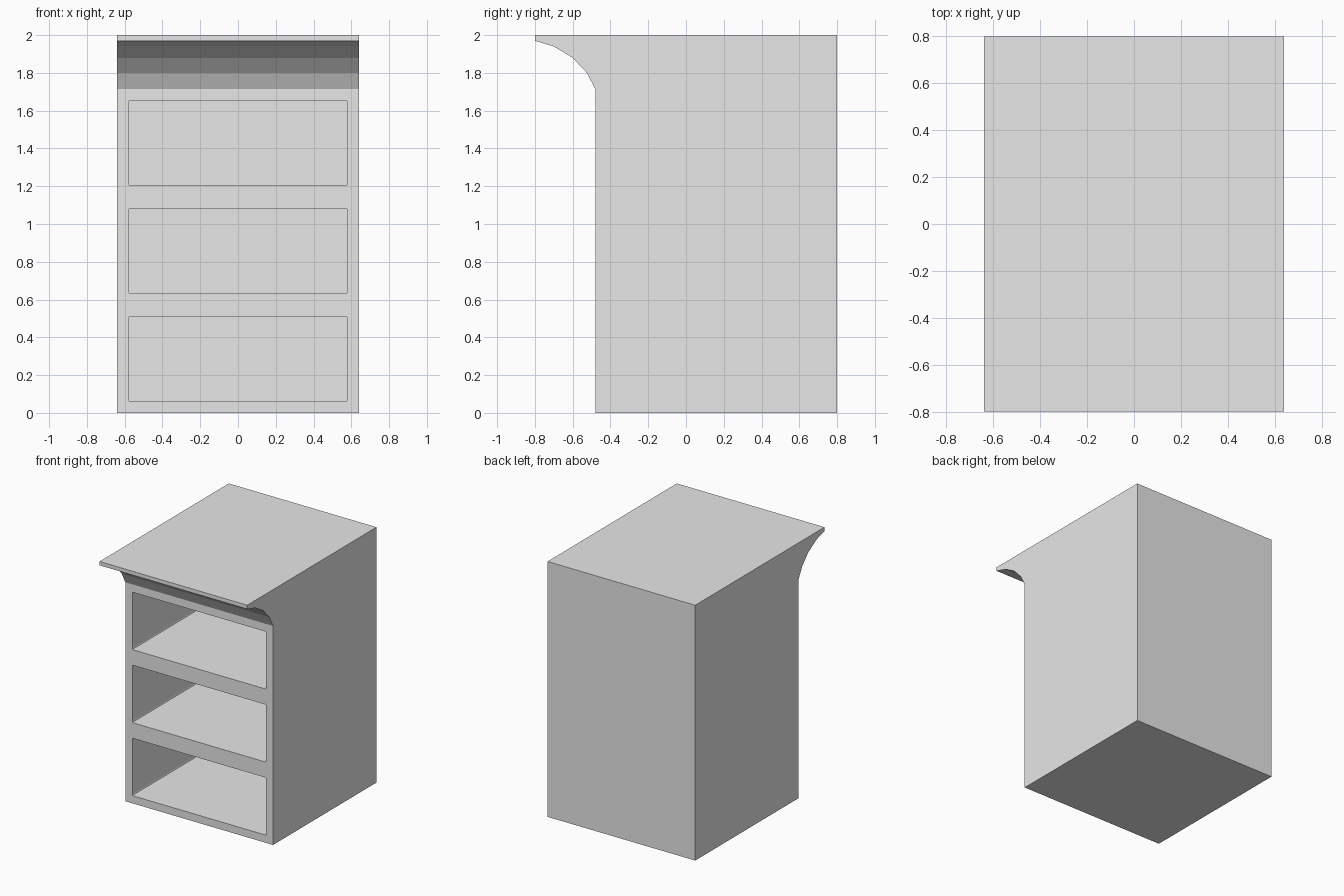
import bpy
import bmesh

if "Cube" in bpy.data.objects:
    bpy.data.objects.remove(bpy.data.objects["Cube"], do_unlink=True)

HALF_WIDTH = 0.64
FRONT, BACK = -0.48, 0.80

# Single plain grey material
grey = bpy.data.materials.new("light_grey")
grey.use_nodes = True
grey.diffuse_color = (0.8, 0.8, 0.8, 1)
grey.node_tree.nodes["Principled BSDF"].inputs["Base Color"].default_value = (0.8, 0.8, 0.8, 1)


def add_object(name, bm):
    bmesh.ops.recalc_face_normals(bm, faces=bm.faces)
    mesh = bpy.data.meshes.new(name)
    bm.to_mesh(mesh)
    bm.free()
    mesh.materials.append(grey)
    obj = bpy.data.objects.new(name, mesh)
    bpy.context.collection.objects.link(obj)
    return obj


# Cabinet body: side profile with coved overhang, extruded across the width
profile = [(BACK, 0), (BACK, 2), (-0.80, 2), (-0.80, 1.97), (-0.70, 1.94),
           (-0.60, 1.88), (-0.525, 1.80), (FRONT, 1.715), (FRONT, 0)]
bm = bmesh.new()
side = bm.faces.new([bm.verts.new((-HALF_WIDTH, y, z)) for y, z in profile])
grown = bmesh.ops.extrude_face_region(bm, geom=[side])["geom"]
bmesh.ops.translate(bm, vec=(2 * HALF_WIDTH, 0, 0),
                    verts=[v for v in grown if isinstance(v, bmesh.types.BMVert)])
cabinet = add_object("cabinet_body", bm)


# Cutter for one open compartment, with slightly rounded corners
def compartment_cutter(bottom, height=0.45, half_width=0.58, inner_back=0.74):
    start = FRONT - 0.1
    bm = bmesh.new()
    bmesh.ops.create_cube(bm, size=1)
    bmesh.ops.scale(bm, vec=(2 * half_width, inner_back - start, height), verts=bm.verts)
    bmesh.ops.translate(bm, vec=(0, (inner_back + start) / 2, bottom + height / 2), verts=bm.verts)
    depth_edges = [e for e in bm.edges if abs(e.verts[0].co.y - e.verts[1].co.y) > 0.1]
    bmesh.ops.bevel(bm, geom=depth_edges, offset=0.01, segments=2, profile=0.5, affect='EDGES')
    cutter = add_object("compartment_cutter", bm)
    cutter.hide_render = True
    return cutter


# Hollow out three stacked compartments
bpy.context.view_layer.objects.active = cabinet
for level in range(3):
    cutter = compartment_cutter(0.06 + level * 0.572)
    cut = cabinet.modifiers.new("compartment", 'BOOLEAN')
    cut.operation = 'DIFFERENCE'
    cut.solver = 'EXACT'
    cut.object = cutter
    bpy.ops.object.modifier_apply(modifier=cut.name)
    bpy.data.objects.remove(cutter, do_unlink=True)
